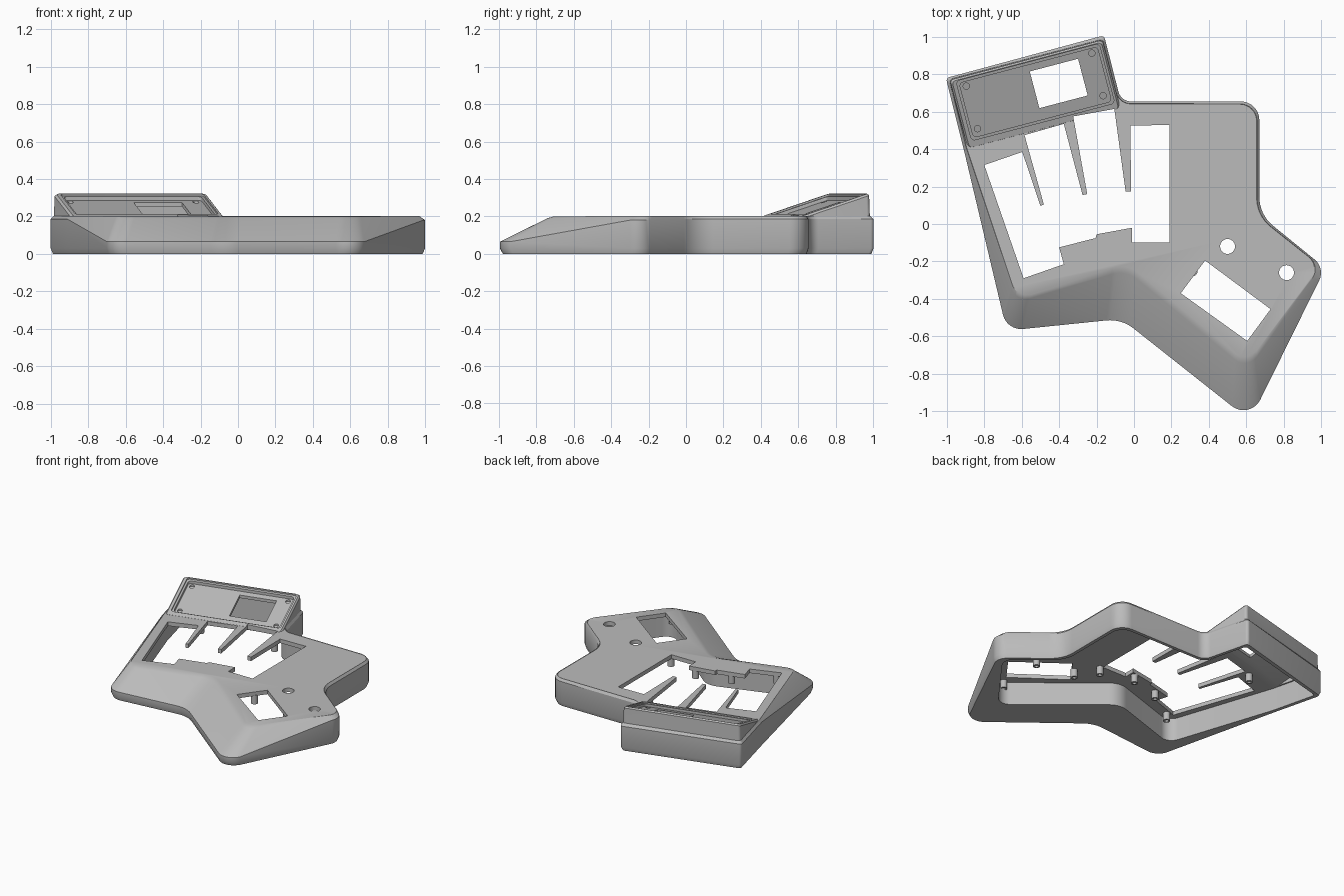
import bpy
import bmesh
import math
from mathutils import Vector

if "Cube" in bpy.data.objects:
    bpy.data.objects.remove(bpy.data.objects["Cube"])

grey = bpy.data.materials.new("case grey")
grey.use_nodes = True
grey.diffuse_color = (0.5, 0.5, 0.5, 1)
grey.node_tree.nodes["Principled BSDF"].inputs["Base Color"].default_value = grey.diffuse_color

TILT = math.radians(14.7)
UX = Vector((math.cos(TILT), math.sin(TILT)))     # along the raised box
TX = Vector((-math.sin(TILT), math.cos(TILT)))    # towards its back


def panel(p, drop=0.0):
    """Height of the sloping display panel above a plan point."""
    return 0.2 + 0.33 * (TX.dot(p) - 0.615) - drop


def rounded(corners, radii, steps=8):
    """Plan outline with every corner replaced by an arc."""
    out = []
    for i, p in enumerate(corners):
        r = radii[i]
        if r == 0:
            out.append(p.copy())
            continue
        a = (corners[i - 1] - p).normalized()
        b = (corners[(i + 1) % len(corners)] - p).normalized()
        half = a.angle(b) / 2
        centre = p + (a + b).normalized() * r / math.sin(half)
        v0 = p + a * r / math.tan(half) - centre
        v1 = p + b * r / math.tan(half) - centre
        sweep = math.pi - 2 * half
        for k in range(steps + 1):
            f = k / steps
            out.append(centre + (v0 * math.sin((1 - f) * sweep) + v1 * math.sin(f * sweep)) / math.sin(sweep))
    return out


def inset(corners, d):
    """Move a clockwise outline inwards by d."""
    out = []
    for i, p in enumerate(corners):
        e0 = (p - corners[i - 1]).normalized()
        e1 = (corners[(i + 1) % len(corners)] - p).normalized()
        n0, n1 = Vector((e0.y, -e0.x)), Vector((e1.y, -e1.x))
        out.append(p + (n0 + n1) * d / (1 + n0.dot(n1)))
    return out


def lift(outline, z):
    """Turn a plan outline into a ring; z is a number, a list or a function."""
    if callable(z):
        return [(p.x, p.y, z(p)) for p in outline]
    if isinstance(z, list):
        return [(p.x, p.y, h) for p, h in zip(outline, z)]
    return [(p.x, p.y, z) for p in outline]


def loft(name, rings, closed=False):
    """Skin a stack of rings, capped at both ends or joined into a loop."""
    bm = bmesh.new()
    loops = [[bm.verts.new(c) for c in ring] for ring in rings]
    pairs = list(zip(loops, loops[1:])) + ([(loops[-1], loops[0])] if closed else [])
    for lo, hi in pairs:
        for i in range(len(lo)):
            j = (i + 1) % len(lo)
            bm.faces.new((lo[i], lo[j], hi[j], hi[i]))
    if not closed:
        bm.faces.new(loops[0])
        bm.faces.new(loops[-1])
    bmesh.ops.recalc_face_normals(bm, faces=bm.faces)
    mesh = bpy.data.meshes.new(name)
    bm.to_mesh(mesh)
    bm.free()
    mesh.materials.append(grey)
    obj = bpy.data.objects.new(name, mesh)
    bpy.context.collection.objects.link(obj)
    return obj


def combine(target, tool, operation="DIFFERENCE"):
    """Boolean the tool into the target, then discard the tool."""
    mod = target.modifiers.new("combine", "BOOLEAN")
    mod.object, mod.operation, mod.solver = tool, operation, "EXACT"
    bpy.context.view_layer.update()
    graph = bpy.context.evaluated_depsgraph_get()
    mesh = bpy.data.meshes.new_from_object(target.evaluated_get(graph))
    target.modifiers.clear()
    target.data = mesh
    bpy.data.objects.remove(tool)


def circle(centre, r, n=24):
    return [centre + Vector((math.cos(a), math.sin(a))) * r
            for a in (math.tau * k / n for k in range(n))]


def rect(u0, u1, t0, t1):
    """Clockwise rectangle in the raised box's own directions."""
    return [UX * u + TX * t for u, t in ((u0, t1), (u1, t1), (u1, t0), (u0, t0))]


def plan(*pairs):
    return [Vector(p) for p in pairs]


# Main body: foot outline, top outline, and height where the slope begins
foot = plan((-1.005, .78), (-.16, 1.008), (-.07, .655), (.67, .655), (.67, .05),
            (1.022, -.236), (.62, -1.05), (-.067, -.507), (-.68, -.57), (-.91, .4))
top = plan((-.985, .772), (-.168, .985), (-.08, .642), (.655, .64), (.655, .045),
           (.995, -.225), (.605, -.745), (-.04, -.21), (-.625, -.4), (-.895, .41))
foot_r = [.02, .02, .07, .1, .2, .09, .1, .2, .1, 0]
top_r = [.02, .02, .08, .09, .2, .08, .08, .14, .08, 0]
shoulder = [.185] * 5 + [.18] + [.065] * 3 + [.185]
heights = [z for z, r in zip(shoulder, foot_r) for _ in range(9 if r else 1)]

side = rounded(foot, foot_r)
rim = rounded(top, top_r)
edge = [a.lerp(b, .88) for a, b in zip(side, rim)]
edge_z = [z + (.2 - z) * .88 + .005 for z in heights]
case = loft("case", [lift(rounded(inset(foot, .01), foot_r), 0), lift(side, .03),
                     lift(side, heights), lift(edge, edge_z), lift(rim, .2)])

# Raised box with the sloping panel
box = rect(-.769, .099, .595, 1.006)
corner = [.02] * 4
box_rings = [lift(rounded(inset(box, .006), corner), .1),
             lift(rounded(inset(box, .012), corner), lambda p: panel(p, .012)),
             lift(rounded(inset(box, .022), corner), panel)]
combine(case, loft("raised_box", box_rings), "UNION")

# Hollow underside
hollow = rounded(inset(top, .02), top_r)
combine(case, loft("cavity", [lift(hollow, -.1), lift(hollow, .17)]))
under = rect(-.73, .06, .65, .968)
combine(case, loft("box_cavity", [lift(under, -.2), lift(under, lambda p: panel(p, .052))]))

# Stepped recess in the panel
for grow, depth in ((.014, .01), (0, .03)):
    well = rounded(rect(-.712 - grow, .05 + grow, .665 - grow, .965 + grow), corner)
    combine(case, loft("panel_recess", [lift(well, lambda p: panel(p, depth)), lift(well, .6)]))

# Blind screw holes in the recess corners
for u in (-.68, .014):
    for t in (.705, .94):
        hole = circle(UX * u + TX * t, .017, 16)
        combine(case, loft("screw_hole", [lift(hole, lambda p: panel(p, .042)), lift(hole, .6)]))

# Openings through the top
keys = plan((-.8, .315), (-.597, .385), (-.5, .097), (-.482, .105), (-.585, .475),
            (-.375, .535), (-.275, .155), (-.25, .16), (-.325, .575), (-.105, .615),
            (-.045, .175), (-.015, .175), (-.02, .525), (.19, .53), (.19, -.1),
            (-.01, -.1), (-.01, -.02), (-.2, -.055), (-.205, -.075), (-.4, -.125),
            (-.375, -.215), (-.59, -.29))
thumb = plan((.38, -.195), (.73, -.455), (.605, -.625), (.25, -.37))
window = rect(-.332, -.065, .727, .93)
holes = [circle(Vector(c), .04) for c in ((.5, -.12), (.815, -.26))]
for shape in [keys, thumb, window] + holes:
    combine(case, loft("opening", [lift(shape, .05), lift(shape, .6)]))

# Hollow mounting posts beneath the plate
posts = plan((.61, -.3), (.585, -.675), (.315, -.255), (.205, -.115), (-.045, -.05),
             (-.29, -.125), (-.54, -.3), (-.63, .46), (-.055, .51))
parts = [case]
for spot in posts:
    wide, narrow = circle(spot, .024, 20), circle(spot, .013, 20)
    parts.append(loft("mounting_post", [lift(wide, .11), lift(wide, .175),
                                        lift(narrow, .175), lift(narrow, .11)], closed=True))

# Smooth rounded walls, keep hard edges
bpy.ops.object.select_all(action="DESELECT")
for obj in parts:
    obj.select_set(True)
bpy.context.view_layer.objects.active = case
bpy.ops.object.shade_smooth_by_angle(angle=math.radians(30))
